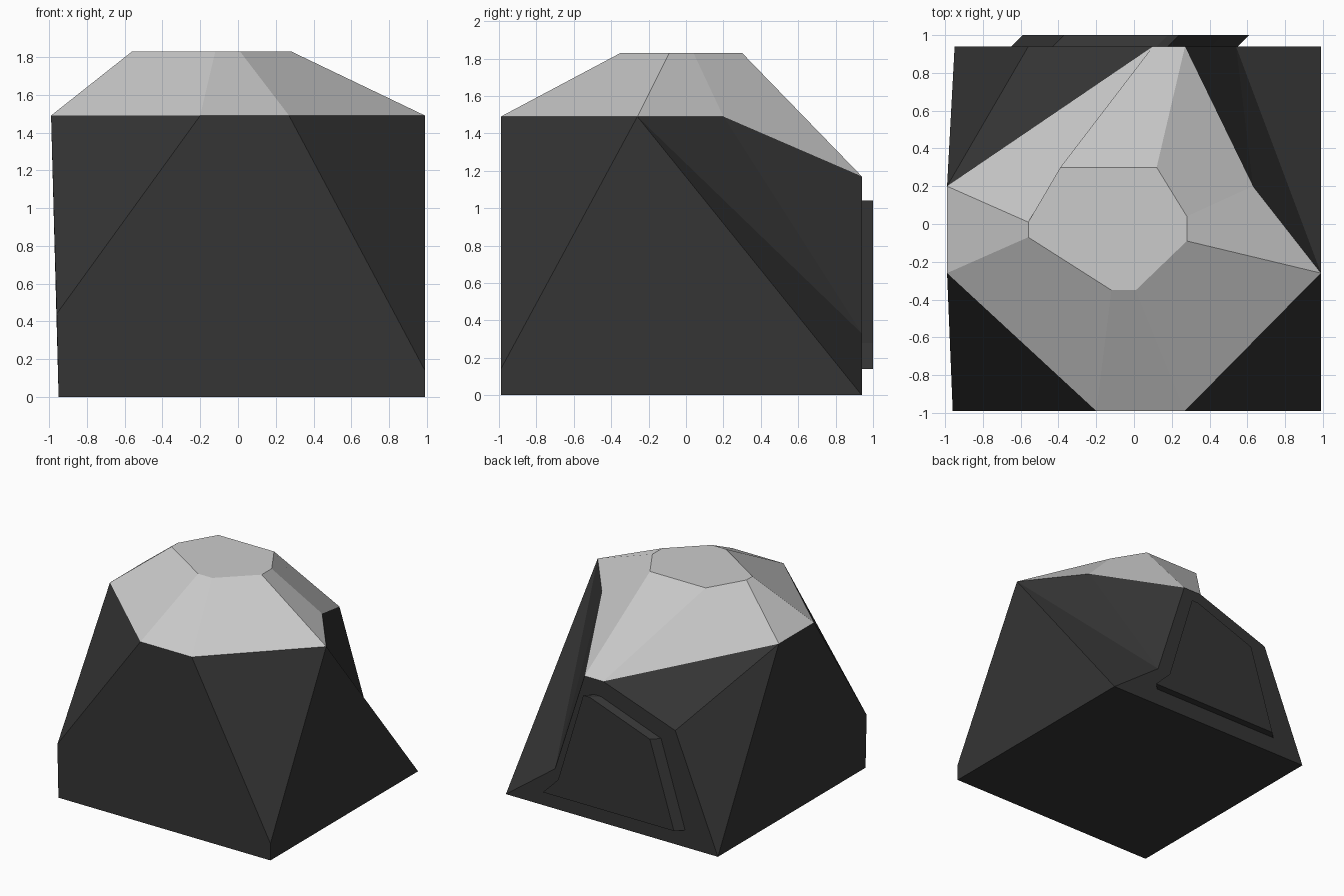
import bpy, bmesh

if "Cube" in bpy.data.objects:
    bpy.data.objects.remove(bpy.data.objects["Cube"])

dark = bpy.data.materials.new("dark_stone")
dark.diffuse_color = (0.035, 0.035, 0.035, 1)
dark.use_nodes = True
dark.node_tree.nodes["Principled BSDF"].inputs["Base Color"].default_value = dark.diffuse_color


def build(name, verts, faces, mat=None):
    """Flat-faced mesh object with consistent outward normals."""
    me = bpy.data.meshes.new(name)
    bm = bmesh.new()
    vs = [bm.verts.new(v) for v in verts]
    for f in faces:
        bm.faces.new([vs[i] for i in f])
    bmesh.ops.recalc_face_normals(bm, faces=bm.faces)
    bm.to_mesh(me)
    bm.free()
    if mat:
        me.materials.append(mat)
    ob = bpy.data.objects.new(name, me)
    bpy.context.collection.objects.link(ob)
    return ob


def bridge(n):
    """Quads joining loop 0..n-1 to loop n..2n-1."""
    return [(i, (i + 1) % n, n + (i + 1) % n, n + i) for i in range(n)]


# Light faceted cap: outer rim lofted to a flat crown
rim = [(-0.99, 0.20, 1.49), (-0.99, -0.26, 1.49), (-0.20, -0.99, 1.49), (0.27, -0.99, 1.49),
       (0.99, -0.26, 1.49), (0.63, 0.20, 1.49), (0.27, 0.94, 1.17), (0.10, 0.94, 1.17)]
crown = [(x, y, 1.83) for x, y in
         [(-0.56, 0.01), (-0.56, -0.07), (-0.12, -0.35), (0.01, -0.35),
          (0.28, -0.09), (0.28, 0.04), (0.12, 0.30), (-0.39, 0.30)]]
build("cap", rim + crown, bridge(8) + [tuple(range(8, 16))])

# Dark base block with its corners cut up to the rim
FL, FR, BR, BL, FL_UP, FR_UP, BACK_L, BACK_R = range(8, 16)
base = [(-0.95, -0.99, 0), (0.99, -0.99, 0), (0.99, 0.94, 0), (-0.95, 0.94, 0),
        (-0.96, -0.99, 0.44), (0.99, -0.99, 0.14),
        (-0.56, 0.94, 0.94), (0.54, 0.94, 0.33)]
build("rock_base", rim + base, [
    (FL, BL, BR, FR),
    (2, FL_UP, FL, FR, FR_UP, 3),        # front
    (1, FL_UP, 2), (3, FR_UP, 4),        # front corner cuts
    (0, BL, FL, FL_UP, 1),               # left
    (4, FR_UP, FR, BR),                  # right
    (0, 7, BACK_L), (0, BACK_L, BL),     # back left cuts
    (4, BR, BACK_R), (4, BACK_R, 5), (5, BACK_R, 6),  # back right cuts
    (BL, BACK_L, 7, 6, BACK_R, BR),      # back
], dark)

# Raised back panel, pushed out with a slight sideways skew
outline = [(-0.65, 0.14), (-0.43, 0.84), (0.12, 1.04), (0.18, 1.04), (0.41, 0.28), (0.55, 0.14)]
inner = [(x, 0.94, z) for x, z in outline]
outer = [(x + 0.06, 1.0, z) for x, z in outline]
build("back_panel", inner + outer,
      bridge(6) + [tuple(range(6)), tuple(range(6, 12))], dark)
